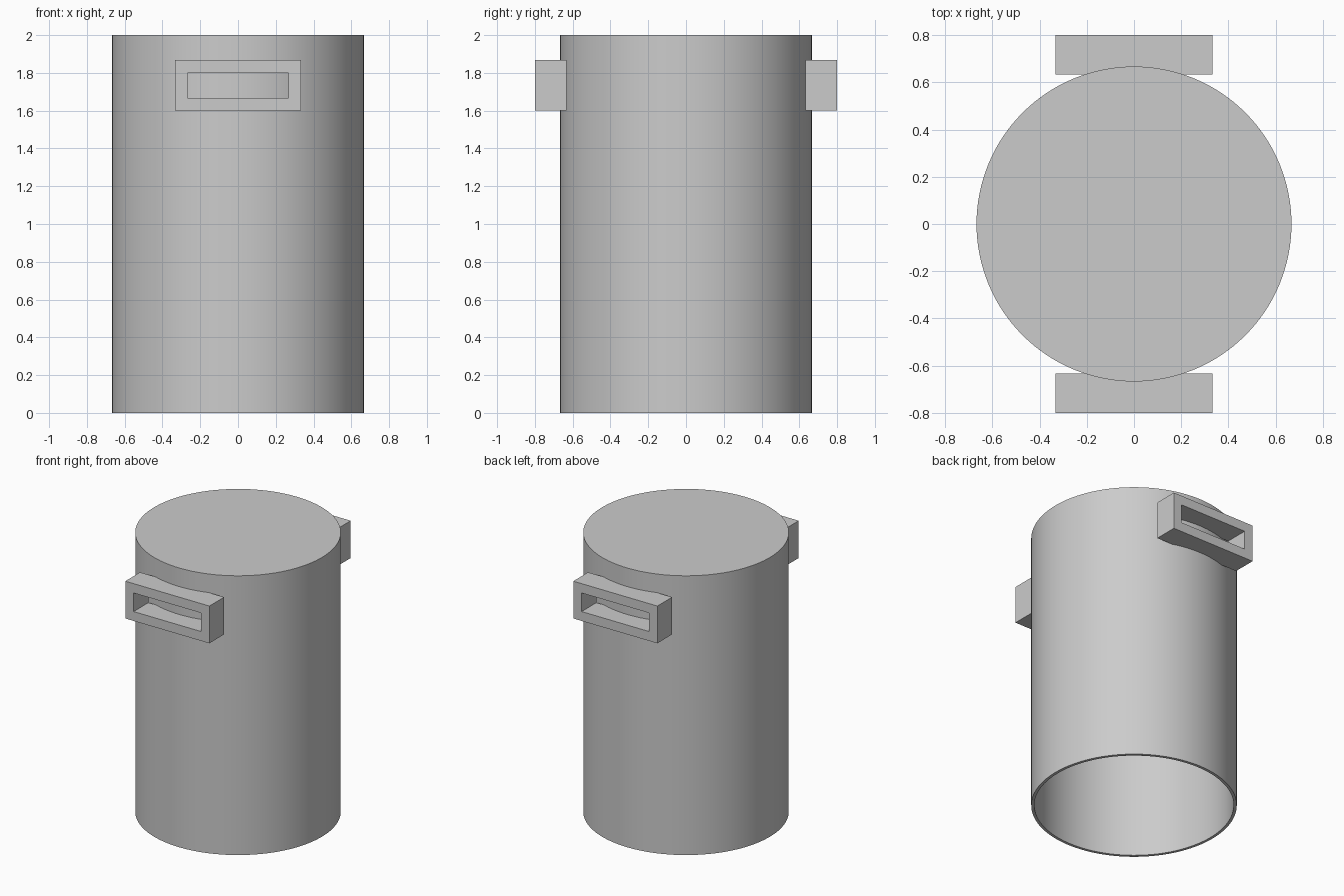
import bpy
import math

old = bpy.data.objects.get("Cube")
if old:
    bpy.data.objects.remove(old, do_unlink=True)

RADIUS, WALL, HEIGHT = 0.667, 0.02, 2.0

grey = bpy.data.materials.new("plain grey")
grey.use_nodes = True
colour = (0.6, 0.6, 0.6, 1)
grey.diffuse_color = colour
grey.node_tree.nodes["Principled BSDF"].inputs["Base Color"].default_value = colour


def add_mesh(name, verts, faces):
    mesh = bpy.data.meshes.new(name)
    mesh.from_pydata(verts, [], faces)
    mesh.materials.append(grey)
    obj = bpy.data.objects.new(name, mesh)
    bpy.context.collection.objects.link(obj)
    return obj


# Hollow body: closed top, open bottom, thin wall
def build_body(sides=128):
    profile = [(RADIUS, HEIGHT), (RADIUS, 0),
               (RADIUS - WALL, 0), (RADIUS - WALL, HEIGHT - WALL)]
    verts = [(r * math.cos(math.tau * i / sides), r * math.sin(math.tau * i / sides), z)
             for r, z in profile for i in range(sides)]
    faces = []
    for ring in range(len(profile) - 1):
        a, b = ring * sides, (ring + 1) * sides
        for i in range(sides):
            j = (i + 1) % sides
            faces.append((a + i, b + i, b + j, a + j))
    faces.append(tuple(range(sides)))
    last = (len(profile) - 1) * sides
    faces.append(tuple(reversed(range(last, last + sides))))
    return add_mesh("canister_body", verts, faces)


# Rectangular handle frame with a slot right through it
def build_handle(name, side):
    def loop(half_x, z0, z1, y):
        return [(-half_x * side, y * side, z0), (half_x * side, y * side, z0),
                (half_x * side, y * side, z1), (-half_x * side, y * side, z1)]

    verts = []
    for y in (0.8, 0.633):
        verts += loop(0.333, 1.6, 1.867, y) + loop(0.267, 1.667, 1.8, y)
    faces = []
    for i in range(4):
        j = (i + 1) % 4
        faces += [(i, 4 + i, 4 + j, j),               # outer face
                  (8 + i, 8 + j, 12 + j, 12 + i),     # inner face
                  (i, j, 8 + j, 8 + i),               # outside walls
                  (4 + i, 12 + i, 12 + j, 4 + j)]     # slot walls
    return add_mesh(name, verts, faces)


body = build_body()
build_handle("front_handle", -1)
build_handle("back_handle", 1)

bpy.ops.object.select_all(action="DESELECT")
body.select_set(True)
bpy.context.view_layer.objects.active = body
bpy.ops.object.shade_smooth_by_angle(angle=math.radians(30))
